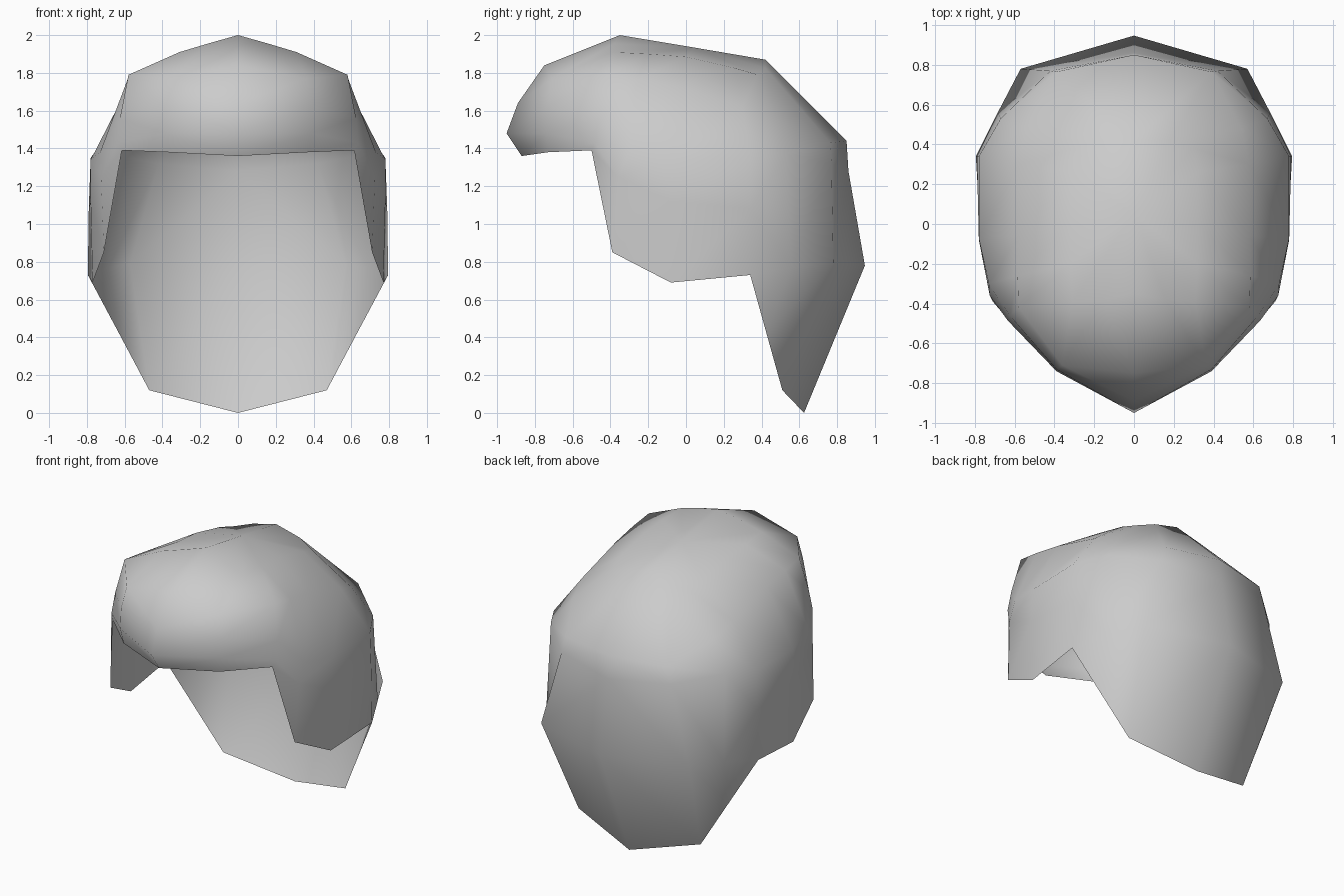
import bpy, bmesh

# Half rings of the hair shell, each running front centre -> side -> back centre
rim = [(0, -.87, 1.36), (.37, -.73, 1.38), (.615, -.50, 1.39), (.71, -.39, .85), (.77, -.08, .69),
       (.795, .34, .73), (.632, .425, .425), (.47, .51, .12), (0, .625, 0)]
fringe = [(0, -.95, 1.48), (.39, -.74, 1.48), (.635, -.485, 1.43), (.725, -.36, 1.25), (.78, -.08, 1.12),
          (.79, .34, 1.08), (.685, .56, .77), (.57, .78, .79), (0, .947, .78)]
brow = [(0, -.89, 1.64), (.39, -.73, 1.62), (.625, -.46, 1.56), (.73, -.30, 1.38), (.78, -.07, 1.34),
        (.78, .34, 1.35), (.67, .53, 1.37), (.42, .77, 1.32), (0, .86, 1.28)]
upper = [(0, -.75, 1.84), (.36, -.71, 1.77), (.58, -.42, 1.79), (.585, -.26, 1.765), (.58, -.06, 1.73),
         (.58, .30, 1.625), (.54, .48, 1.55), (.39, .765, 1.43), (0, .85, 1.44)]
crown = [(0, -.35, 2.0), (.16, -.38, 1.955), (.31, -.39, 1.91), (.32, -.2, 1.90), (.32, 0, 1.885),
         (.32, .26, 1.825), (.3, .38, 1.79), (.18, .42, 1.825), (0, .42, 1.87)]

# Loft the rings, then close the crown with a fan
bm = bmesh.new()
rings = [[bm.verts.new(p) for p in ring] for ring in (rim, fringe, brow, upper, crown)]
for low, high in zip(rings, rings[1:]):
    for i in range(len(low) - 1):
        bm.faces.new((low[i], low[i + 1], high[i + 1], high[i]))
pole = bm.verts.new((0, .05, 1.933))
top = rings[-1]
for a, b in zip(top, top[1:]):
    bm.faces.new((a, b, pole))

# Mirror the half onto the other side
geom = bm.verts[:] + bm.edges[:] + bm.faces[:]
bmesh.ops.mirror(bm, geom=geom, axis='X', merge_dist=0.001)
bmesh.ops.remove_doubles(bm, verts=bm.verts[:], dist=0.001)
bmesh.ops.recalc_face_normals(bm, faces=bm.faces[:])
for f in bm.faces:
    f.smooth = True

mesh = bpy.data.meshes.new("hair_shell")
bm.to_mesh(mesh)
bm.free()
hair = bpy.data.objects.new("hair_shell", mesh)
bpy.context.collection.objects.link(hair)

# Plain grey colour
grey = bpy.data.materials.new("light_grey")
grey.diffuse_color = (.6, .6, .6, 1)
mesh.materials.append(grey)
